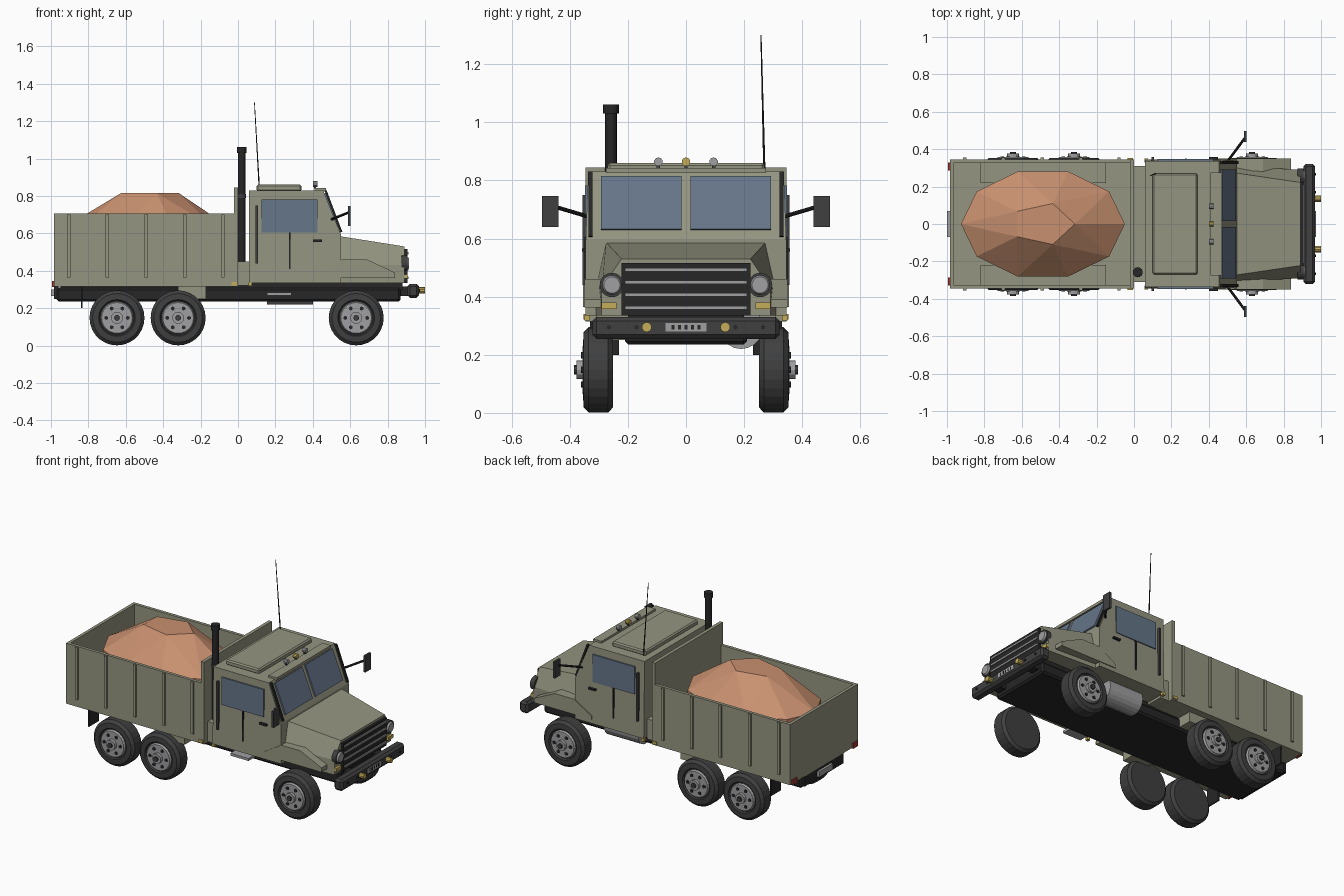
import bpy, bmesh, math
from mathutils import Vector

if "Cube" in bpy.data.objects:
    bpy.data.objects.remove(bpy.data.objects["Cube"])

def mat(name, *c):
    m = bpy.data.materials.new(name)
    m.diffuse_color = (*c, 1)
    m.use_nodes = True
    m.node_tree.nodes["Principled BSDF"].inputs["Base Color"].default_value = m.diffuse_color
    return m

OLIVE = mat("olive_paint", .30, .30, .22)
DARK = mat("dark_rubber", .05, .05, .05)
BLACK = mat("black_trim", .02, .02, .02)
STEEL = mat("steel", .35, .35, .36)
GLASS = mat("window_glass", .13, .18, .25)
AMBER = mat("amber_lamp", .55, .42, .10)
RED = mat("red_lamp", .35, .04, .03)
SOIL = mat("soil", .58, .28, .16)

def finish(name, bm, m, bevel=0):
    bmesh.ops.recalc_face_normals(bm, faces=bm.faces)
    me = bpy.data.meshes.new(name)
    bm.to_mesh(me)
    bm.free()
    me.materials.append(m)
    ob = bpy.data.objects.new(name, me)
    bpy.context.collection.objects.link(ob)
    if bevel:
        b = ob.modifiers.new("bevel", 'BEVEL')
        b.width, b.segments = bevel, 1
    return ob

def loft(name, rings, m, bevel=0):
    """Closed skin through equal-length rings of points."""
    bm = bmesh.new()
    vs = [[bm.verts.new(p) for p in r] for r in rings]
    n = len(rings[0])
    for a, b in zip(vs, vs[1:]):
        for i in range(n):
            bm.faces.new((a[i], a[(i + 1) % n], b[(i + 1) % n], b[i]))
    bm.faces.new(vs[0])
    bm.faces.new(vs[-1])
    return finish(name, bm, m, bevel)

def prism(name, prof, y0, y1, m, bevel=0):
    return loft(name, [[(x, y, z) for x, z in prof] for y in (y0, y1)], m, bevel)

def box(name, x0, x1, y0, y1, z0, z1, m, bevel=0):
    return prism(name, [(x0, z0), (x1, z0), (x1, z1), (x0, z1)], y0, y1, m, bevel)

def rod(name, p, q, r, m, n=16, r2=None):
    p, q = Vector(p), Vector(q)
    bm = bmesh.new()
    bmesh.ops.create_cone(bm, cap_ends=True, segments=n, radius1=r,
                          radius2=r if r2 is None else r2, depth=(q - p).length)
    bm.transform((q - p).to_track_quat('Z', 'Y').to_matrix().to_4x4())
    bmesh.ops.translate(bm, vec=(p + q) / 2, verts=bm.verts)
    return finish(name, bm, m)

def wheel(x, s):
    z = .148
    def ring(r, y):
        return [(x + r * math.cos(a * math.tau / 28), s * y, z + r * math.sin(a * math.tau / 28)) for a in range(28)]
    loft("tyre", [ring(r, y) for r, y in ((.13, .252), (.147, .268), (.147, .335), (.13, .352), (.098, .354), (.092, .345))], DARK)
    rod("wheel_rim", (x, s * .34, z), (x, s * .357, z), .09, STEEL, 24, .082)
    rod("wheel_hub", (x, s * .35, z), (x, s * .376, z), .032, STEEL, 12)
    rod("hub_cap", (x, s * .37, z), (x, s * .386, z), .016, DARK, 8)
    for k in range(6):
        a = k * math.tau / 6
        c, d = x + .058 * math.cos(a), z + .058 * math.sin(a)
        rod("wheel_bolt", (c, s * .35, d), (c, s * .362, d), .011, BLACK, 6)

# Chassis
box("chassis", -.97, .87, -.21, .21, .235, .31, BLACK, .012)
box("subframe", -.95, .88, -.2, .2, .3, .345, BLACK)
box("rear_plate_bracket", -.985, -.96, -.2, .2, .25, .315, BLACK)
box("rear_plate", -1, -.98, -.07, .07, .265, .3, STEEL)

# Cab shell, with a slight inward taper at the roof
cab = prism("cab", [(.06, .335), (.55, .335), (.55, .595), (.455, .83), (.06, .83)], -.345, .345, OLIVE)
for v in cab.data.vertices:
    if v.co.z > .8:
        v.co.y *= .975
box("roof_panel", .1, .34, -.27, .27, .825, .86, OLIVE, .008)
box("sun_visor", .41, .47, -.275, .275, .825, .843, OLIVE)
box("cab_rear_deck", 0, .06, -.31, .31, .32, .45, OLIVE)

# Bonnet and front panel
def half(x, wb, wt, z0, z1):
    return [(x, -wb, z0), (x, wb, z0), (x, wb, .43), (x, wt, z1), (x, -wt, z1), (x, -wb, .43)]
loft("bonnet", [half(.53, .31, .275, .335, .587), half(.89, .29, .222, .335, .53)], OLIVE)
box("grille", .87, .905, -.222, .222, .335, .515, BLACK)
for z in (.493, .45, .407, .362):
    box("grille_bar", .9, .912, -.21, .21, z - .006, z + .006, STEEL)

# Front bumper and its fittings
box("bumper", .905, .968, -.322, .322, .255, .33, DARK, .014)
box("front_plate", .96, .972, -.07, .07, .28, .31, STEEL)
for y in (-.045, -.022, 0, .022, .045):
    box("plate_mark", .97, .974, y - .005, y + .005, .287, .303, BLACK)
for x in (.87,):
    for s in (1, -1):
        box("bumper_mount", x - .02, .92, s * .12, s * .18, .265, .315, BLACK)

# Windscreen panes follow the sloped cab front
pane = [(.46, .812), (.535, .628), (.545, .632), (.47, .816)]
for s in (1, -1):
    prism("windscreen", pane, s * .015, s * .292, GLASS)
    prism("windscreen_post", [(.462, .83), (.546, .605), (.558, .608), (.474, .83)], s * .322, s * .336, BLACK)

# Cab side details, lamps, mirrors and fenders on both sides
for s in (1, -1):
    box("side_window", .125, .425, s * .32, s * .347, .605, .782, GLASS)
    box("door_seam", .272, .28, s * .33, s * .349, .41, .605, BLACK)
    box("door_handle", .4, .45, s * .33, s * .358, .555, .566, BLACK)
    box("grab_rail", .094, .106, s * .33, s * .357, .44, .75, DARK)
    prism("fender", [(.43, .362), (.84, .362), (.84, .39), (.69, .46), (.555, .46), (.43, .385)],
          s * .26, s * .35, OLIVE)
    rod("headlight_rim", (.875, s * .255, .44), (.905, s * .255, .44), .042, DARK, 20)
    rod("headlight", (.9, s * .255, .44), (.915, s * .255, .44), .036, STEEL, 20, .028)
    box("indicator", .88, .905, s * .24, s * .29, .358, .38, AMBER)
    rod("fog_light", (.965, s * .135, .295), (1, s * .135, .295), .017, AMBER, 10)
    for y in (.17, .265):
        rod("bumper_bolt", (.965, s * y, .295), (.973, s * y, .295), .008, BLACK, 6)
    rod("mirror_arm", (.5, s * .335, .675), (.593, s * .46, .712), .007, BLACK, 8)
    box("mirror", .588, .602, s * .438, s * .496, .64, .746, DARK)
    box("side_marker", -.035, -.005, s * .33, s * .352, .322, .34, AMBER)
    box("cab_marker", .055, .075, s * .33, s * .35, .318, .337, AMBER)

# Roof lamps
for y, m in ((-.095, STEEL), (0, AMBER), (.095, STEEL)):
    rod("roof_lamp", (.4, y, .864), (.424, y, .864), .015, m, 10)
    box("roof_lamp_foot", .406, .418, y - .006, y + .006, .84, .856, DARK)

# Exhaust stack and aerial
rod("exhaust", (.02, -.258, .38), (.02, -.258, 1.04), .02, BLACK, 14)
rod("exhaust_cap", (.02, -.258, 1.03), (.02, -.258, 1.062), .027, BLACK, 14)
rod("exhaust_clamp", (.02, -.258, .79), (.02, -.258, .81), .024, DARK, 14)
rod("aerial", (.115, .27, .82), (.088, .258, 1.3), .004, BLACK, 6, .002)

# Cargo bed
box("bed_floor", -.985, -.005, -.335, .335, .315, .36, OLIVE)
box("tailgate", -.985, -.965, -.34, .34, .315, .705, OLIVE)
box("headboard", -.022, 0, -.345, .345, .315, .845, OLIVE)
for s in (1, -1):
    box("bed_side", -.985, -.005, s * .325, s * .345, .315, .705, OLIVE)
    for x in (-.905, -.7, -.49, -.285, -.08):
        box("bed_rib", x - .009, x + .009, s * .34, s * .355, .365, .7, OLIVE)
    box("wheel_box", -.82, -.15, s * .22, s * .33, .35, .42, OLIVE)
    box("tail_lamp", -.995, -.98, s * .285, s * .33, .312, .345, RED)
    box("mud_flap", -.839, -.831, s * .23, s * .33, .2, .35, BLACK)
    box("underbed_locker", -.32, -.17, s * .2, s * .3, .25, .32, OLIVE)

# Heap of soil: pentagonal crown, ten-sided skirt
bm = bmesh.new()
def heap_ring(n, k, z, off=0):
    return [bm.verts.new((-.487 + .438 * k * math.cos(i * math.tau / n), .295 * k * math.sin(i * math.tau / n), z))
            for i in range(n)]
crown = heap_ring(5, .39, .815)
skirt = heap_ring(10, 1, .635)
base = heap_ring(10, .97, .355)
bm.faces.new(crown)
for i in range(5):
    a, b = crown[i], crown[(i + 1) % 5]
    p, q, r = skirt[2 * i], skirt[2 * i + 1], skirt[(2 * i + 2) % 10]
    for f in ((a, p, q), (a, q, b), (b, q, r)):
        bm.faces.new(f)
for i in range(10):
    j = (i + 1) % 10
    bm.faces.new((skirt[i], base[i], base[j], skirt[j]))
bm.faces.new(base)
finish("soil_heap", bm, SOIL)

# Fuel tank on the left side, step on the right
rod("fuel_tank", (.155, .19, .295), (.4, .19, .295), .075, STEEL, 20)
box("cab_step", .155, .285, -.3, -.2, .267, .283, STEEL)

# Wheels
for x in (.632, -.32, -.647):
    for s in (1, -1):
        wheel(x, s)
